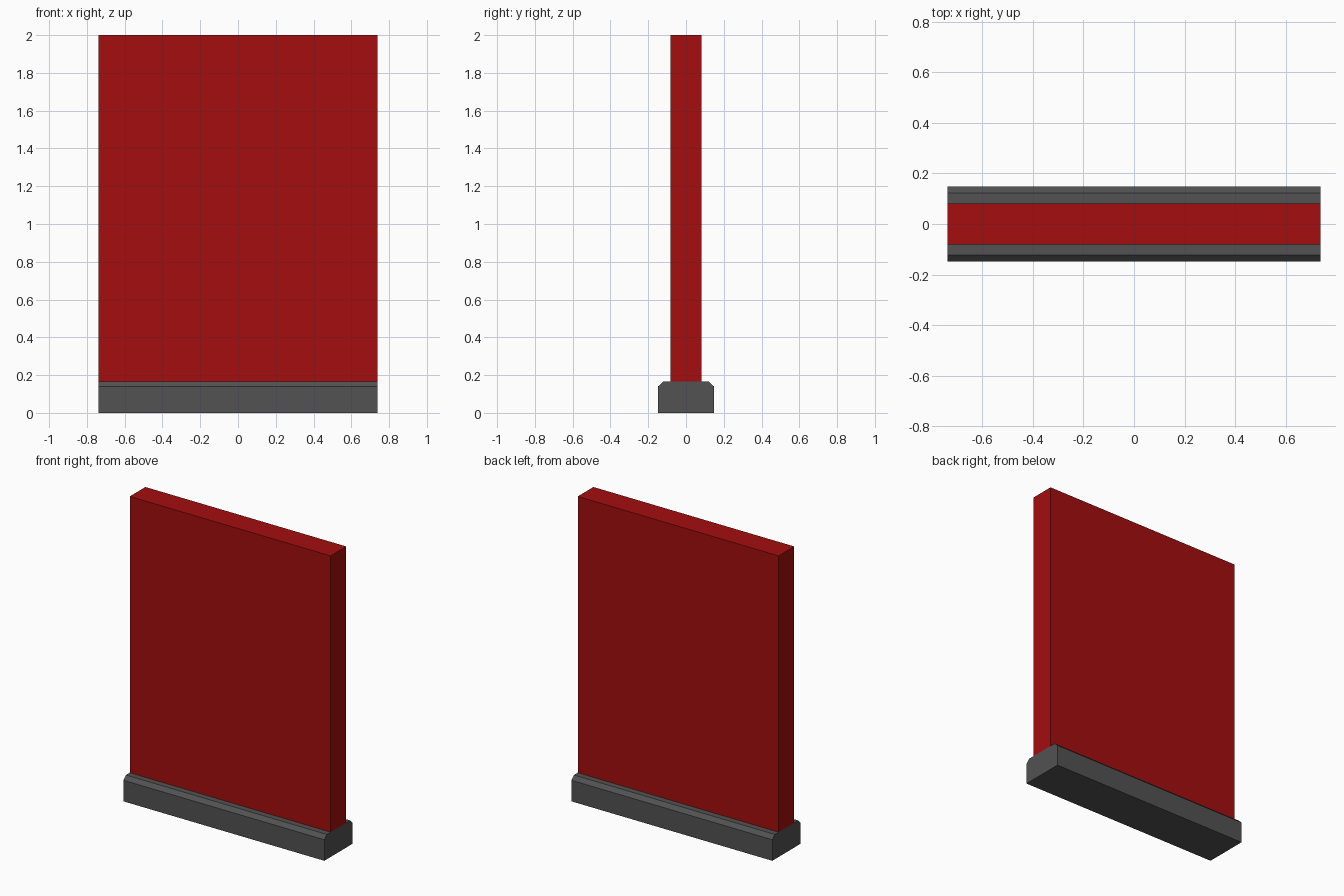
import bpy
import bmesh

if "Cube" in bpy.data.objects:
    bpy.data.objects.remove(bpy.data.objects["Cube"])

HALF_LEN = 0.738   # half length along x
BASE_TOP = 0.165


def material(name, rgb):
    m = bpy.data.materials.new(name)
    m.diffuse_color = (*rgb, 1.0)
    m.use_nodes = True
    m.node_tree.nodes["Principled BSDF"].inputs["Base Color"].default_value = m.diffuse_color
    return m


def extrude_profile(name, half_profile, mat):
    """Mirror a (y, z) half profile across y = 0 and extrude it along x."""
    profile = half_profile + [(-y, z) for y, z in reversed(half_profile)]
    bm = bmesh.new()
    face = bm.faces.new([bm.verts.new((-HALF_LEN, y, z)) for y, z in profile])
    result = bmesh.ops.extrude_face_region(bm, geom=[face], use_keep_orig=True)
    moved = [g for g in result["geom"] if isinstance(g, bmesh.types.BMVert)]
    bmesh.ops.translate(bm, verts=moved, vec=(2 * HALF_LEN, 0, 0))
    bmesh.ops.recalc_face_normals(bm, faces=bm.faces)
    mesh = bpy.data.meshes.new(name)
    bm.to_mesh(mesh)
    bm.free()
    mesh.materials.append(mat)
    obj = bpy.data.objects.new(name, mesh)
    bpy.context.collection.objects.link(obj)
    return obj


red = material("deep red", (0.366, 0.004, 0.0045))
grey = material("dark grey", (0.084, 0.084, 0.084))

# Plinth with chamfered upper edges
extrude_profile("plinth", [(0.148, 0.0), (0.148, 0.14), (0.122, BASE_TOP)], grey)

# Upright wall panel standing on the plinth
extrude_profile("wall_panel", [(0.082, BASE_TOP), (0.082, 2.0)], red)
